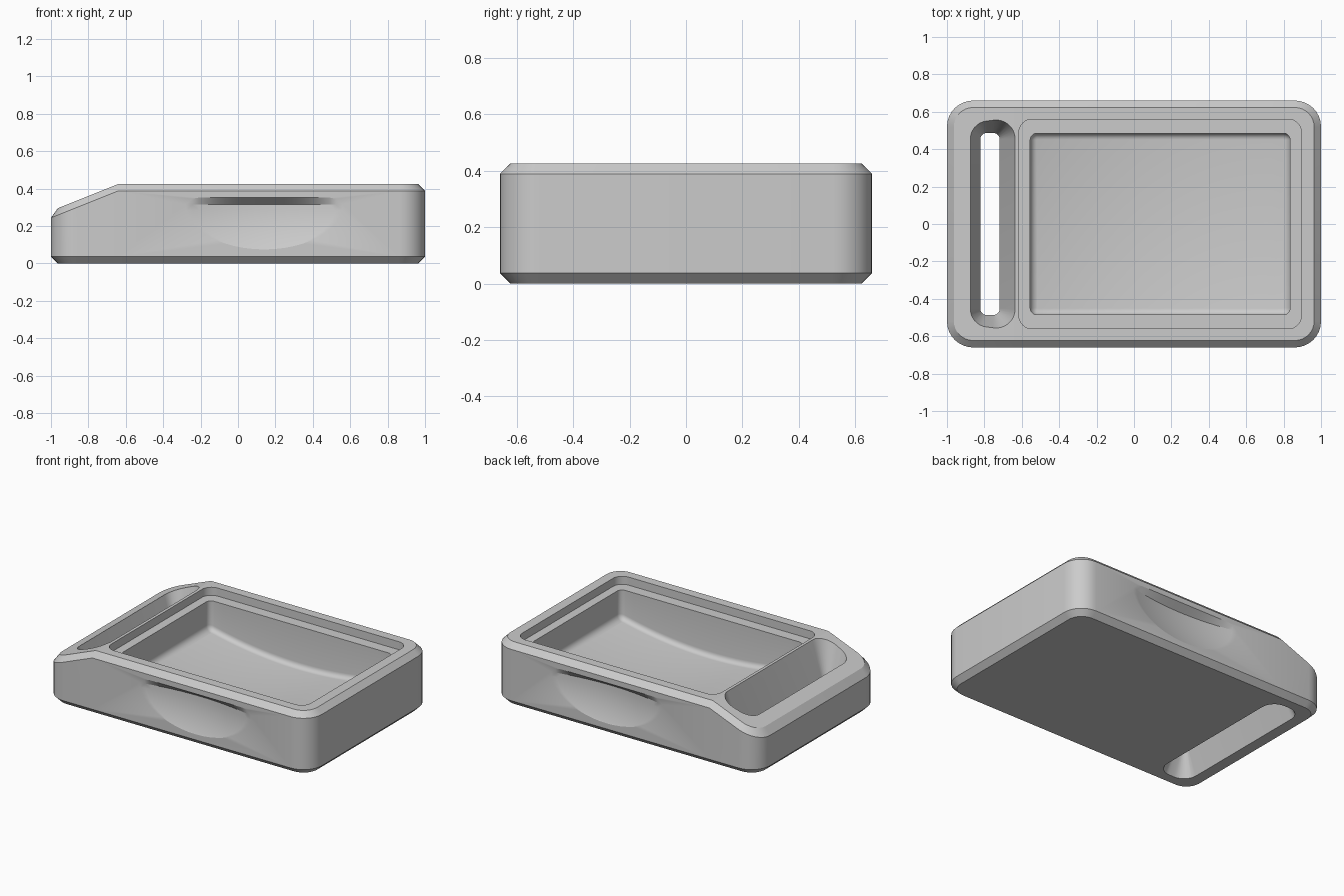
import bpy, bmesh, math

if "Cube" in bpy.data.objects:
    bpy.data.objects.remove(bpy.data.objects["Cube"])

TOP, CH = 0.425, 0.037
HALF_Y = 0.66
MID_X = 0.14          # centre of the tray pocket


def ring(x0, x1, hy, r, xs=(), seg=8):
    """Rounded rectangle, upper half right to left, then its mirror."""
    up = []
    for cx, start in ((x1 - r, 0), (x0 + r, 90)):
        for i in range(seg + 1):
            a = math.radians(start + 90 * i / seg)
            up.append((cx + r * math.cos(a), hy - r + r * math.sin(a)))
        if start == 0:
            up += [(x, hy) for x in sorted(xs, reverse=True)]
    return up + [(x, -y) for x, y in reversed(up)]


def add_object(name, bm):
    bmesh.ops.remove_doubles(bm, verts=bm.verts, dist=1e-5)
    bmesh.ops.recalc_face_normals(bm, faces=bm.faces)
    me = bpy.data.meshes.new(name)
    bm.to_mesh(me)
    bm.free()
    ob = bpy.data.objects.new(name, me)
    bpy.context.collection.objects.link(ob)
    return ob


def loft(name, levels):
    """Skin (ring, height rule) levels and cap both ends with strips."""
    bm = bmesh.new()
    rows = [[bm.verts.new((x, y, z(x) if callable(z) else z)) for x, y in pts]
            for pts, z in levels]
    n = len(rows[0])
    for a, b in zip(rows, rows[1:]):
        for i in range(n):
            j = (i + 1) % n
            bm.faces.new((a[i], a[j], b[j], b[i]))
    for row in (rows[0], rows[-1]):
        for i in range(n // 2 - 1):
            bm.faces.new((row[i], row[i + 1], row[n - 2 - i], row[n - 1 - i]))
    return add_object(name, bm)


def scoop(name, side, hw=0.42, z0=0.315, drop=0.24, depth=0.05):
    """Finger scoop: sloped ceiling above a dished hollow."""
    bm = bmesh.new()
    us = [-1 + 2 * i / 24 for i in range(25)]
    rows = [[(MID_X + hw * u, 0, z0 + min(0.037, 0.37 * hw * (1 - abs(u)) / 0.42 * 0.42 / 0.42))
             for u in us]]
    for k in range(13):
        v = math.sin(math.pi / 2 * k / 12)
        w = math.sqrt(max(0, 1 - v * v))
        rows.append([(MID_X + hw * u * w, depth * (1 - u * u) * w * w, z0 - drop * v)
                     for u in us])
    vs = [[bm.verts.new((x, side * (HALF_Y - d), z)) for x, d, z in row] for row in rows]
    for a, b in zip(vs, vs[1:]):
        for i in range(24):
            bm.faces.new((a[i], a[i + 1], b[i + 1], b[i]))
    bmesh.ops.remove_doubles(bm, verts=bm.verts, dist=1e-5)
    bmesh.ops.dissolve_degenerate(bm, dist=1e-5, edges=bm.edges)
    # push the open rim out past the wall and close it
    rim = [e for e in bm.edges if e.is_boundary]
    new = bmesh.ops.extrude_edge_only(bm, edges=rim)["geom"]
    for v in new:
        if isinstance(v, bmesh.types.BMVert):
            v.co.y += side * 0.06
    bmesh.ops.holes_fill(bm, edges=[e for e in bm.edges if e.is_boundary], sides=0)
    return add_object(name, bm)


def top_z(x):
    return TOP - 0.4 * max(0, -0.64 - x)


# Tray body with chamfered edges and a sloped end
outer = ring(-1, 1, HALF_Y, 0.14, [-0.64])
inner = ring(-1 + CH, 1 - CH, HALF_Y - CH, 0.14 - CH, [-0.64])
body = loft("tray_body", [(inner, 0), (outer, CH),
                          (outer, lambda x: top_z(x) - CH), (inner, top_z)])

# Shallow lid recess
recess = ring(-0.615, 0.895, 0.56, 0.07)
cutters = [loft("recess_cutter", [(recess, 0.37), (recess, 0.6)])]


# Deep pocket with a sagging floor and a filleted bottom edge
def floor_z(x):
    return 0.09 + 0.085 * ((x - MID_X) / 0.695) ** 2


xs = [MID_X - 0.6 + 0.06 * i for i in range(21)]
R = 0.034
levels = [(ring(-0.555, 0.835, 0.485, 0.036, xs, 5), 0.5)]
for k in range(6):
    a = math.pi / 2 * k / 5
    d = R * (1 - math.cos(a))
    h = R * (1 - math.sin(a))
    levels.append((ring(-0.555 + d, 0.835 - d, 0.485 - d, 0.036 - d, xs, 5),
                   lambda x, h=h: floor_z(x) + h))
cutters.append(loft("pocket_cutter", levels))


# Strap slot, flared at both openings
def slot(hw, hy, r):
    return ring(-0.77 - hw, -0.77 + hw, hy, r)


cutters.append(loft("slot_cutter", [
    (slot(0.125, 0.565, 0.105), -0.02), (slot(0.052, 0.487, 0.035), 0.16),
    (slot(0.12, 0.555, 0.10), 0.38), (slot(0.155, 0.59, 0.135), 0.49)]))

# Finger scoops on both long sides
cutters += [scoop("front_scoop_cutter", -1), scoop("back_scoop_cutter", 1)]

# Carve the body
for c in cutters:
    m = body.modifiers.new(c.name, 'BOOLEAN')
    m.operation, m.solver, m.object = 'DIFFERENCE', 'EXACT', c
bpy.context.view_layer.update()
dg = bpy.context.evaluated_depsgraph_get()
carved = bpy.data.meshes.new_from_object(body.evaluated_get(dg))
body.modifiers.clear()
body.data = carved
for c in cutters:
    bpy.data.objects.remove(c)

# Single grey plastic
mat = bpy.data.materials.new("grey_plastic")
mat.diffuse_color = (0.6, 0.6, 0.6, 1)
mat.use_nodes = True
mat.node_tree.nodes["Principled BSDF"].inputs["Base Color"].default_value = mat.diffuse_color
carved.materials.clear()
carved.materials.append(mat)

bpy.context.view_layer.objects.active = body
body.select_set(True)
bpy.ops.object.shade_smooth_by_angle(angle=math.radians(20))
